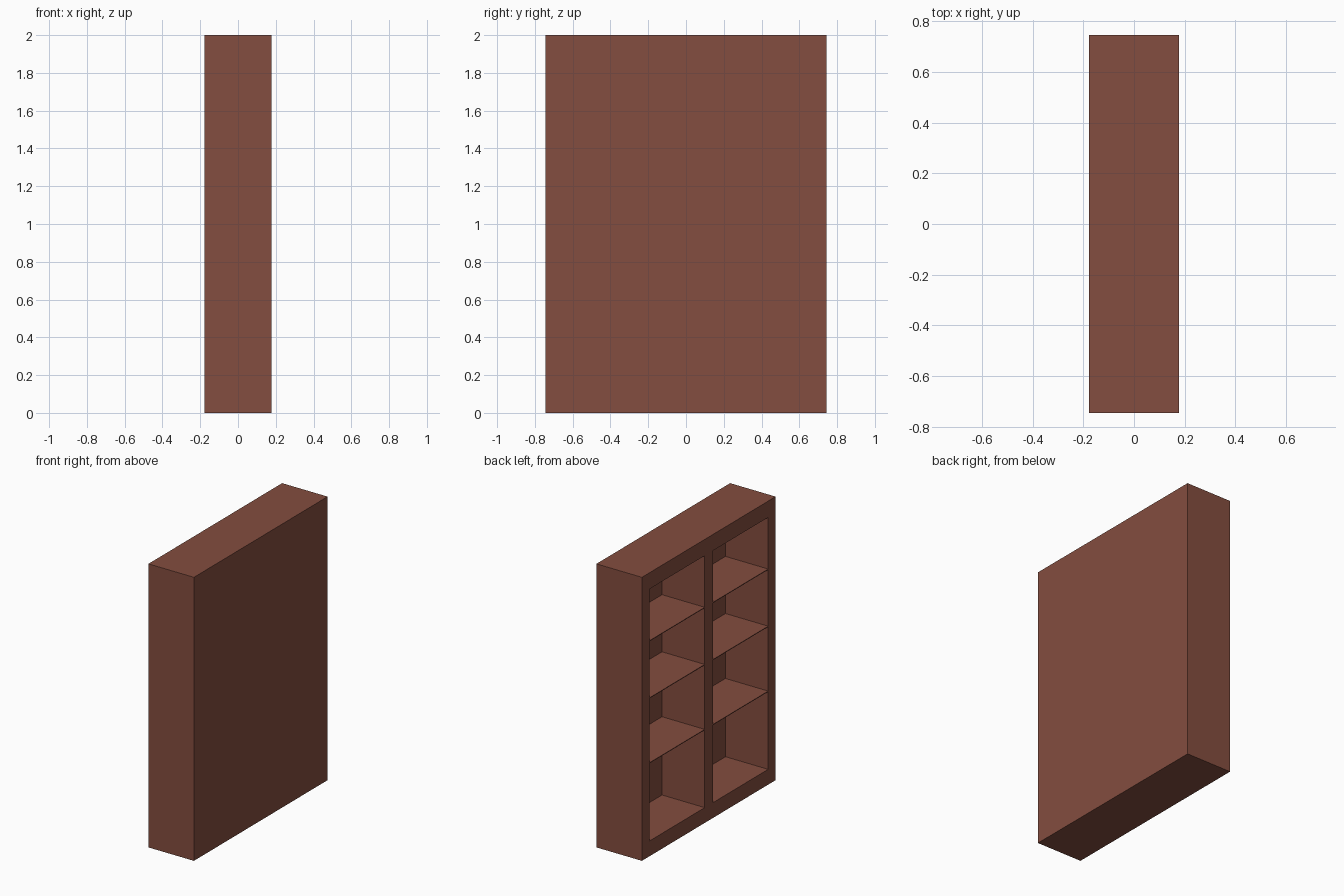
import bpy

if "Cube" in bpy.data.objects:
    bpy.data.objects.remove(bpy.data.objects["Cube"])

D, W, H = 0.355, 1.49, 2.0          # depth (x), width (y), height (z)
FRONT = -D / 2                      # open side faces -x
BACK = FRONT + 0.333                # inner face of the back panel
FLOOR, CEILING = 0.108, 1.885
Y_IN, Y_OUT = 0.045, 0.662          # compartment limits either side of the divider
SHELVES = (0.66, 1.118, 1.521)      # shelf top heights

wood = bpy.data.materials.new("brown_wood")
wood.diffuse_color = (0.23, 0.075, 0.05, 1)
wood.use_nodes = True
wood.node_tree.nodes["Principled BSDF"].inputs["Base Color"].default_value = wood.diffuse_color


def box(name, lo, hi):
    bpy.ops.mesh.primitive_cube_add(size=1)
    ob = bpy.context.object
    ob.name = name
    for v in ob.data.vertices:
        v.co = [lo[i] if v.co[i] < 0 else hi[i] for i in range(3)]
    ob.data.materials.append(wood)
    return ob


# Solid carcass, hollowed into two tall compartments
carcass = box("bookcase_carcass", (-D / 2, -W / 2, 0), (D / 2, W / 2, H))

for side, y0, y1 in (("right", -Y_OUT, -Y_IN), ("left", Y_IN, Y_OUT)):
    cutter = box(f"{side}_cutter", (FRONT - 0.1, y0, FLOOR), (BACK, y1, CEILING))
    cut = carcass.modifiers.new(f"{side}_compartment", 'BOOLEAN')
    cut.operation = 'DIFFERENCE'
    cut.solver = 'EXACT'
    cut.object = cutter
    bpy.context.view_layer.objects.active = carcass
    bpy.ops.object.modifier_apply(modifier=cut.name)
    bpy.data.objects.remove(cutter)

    # Thin shelves flush with the frame
    for n, z in enumerate(SHELVES, 1):
        box(f"{side}_shelf_{n}", (FRONT, y0, z - 0.005), (BACK, y1, z))
